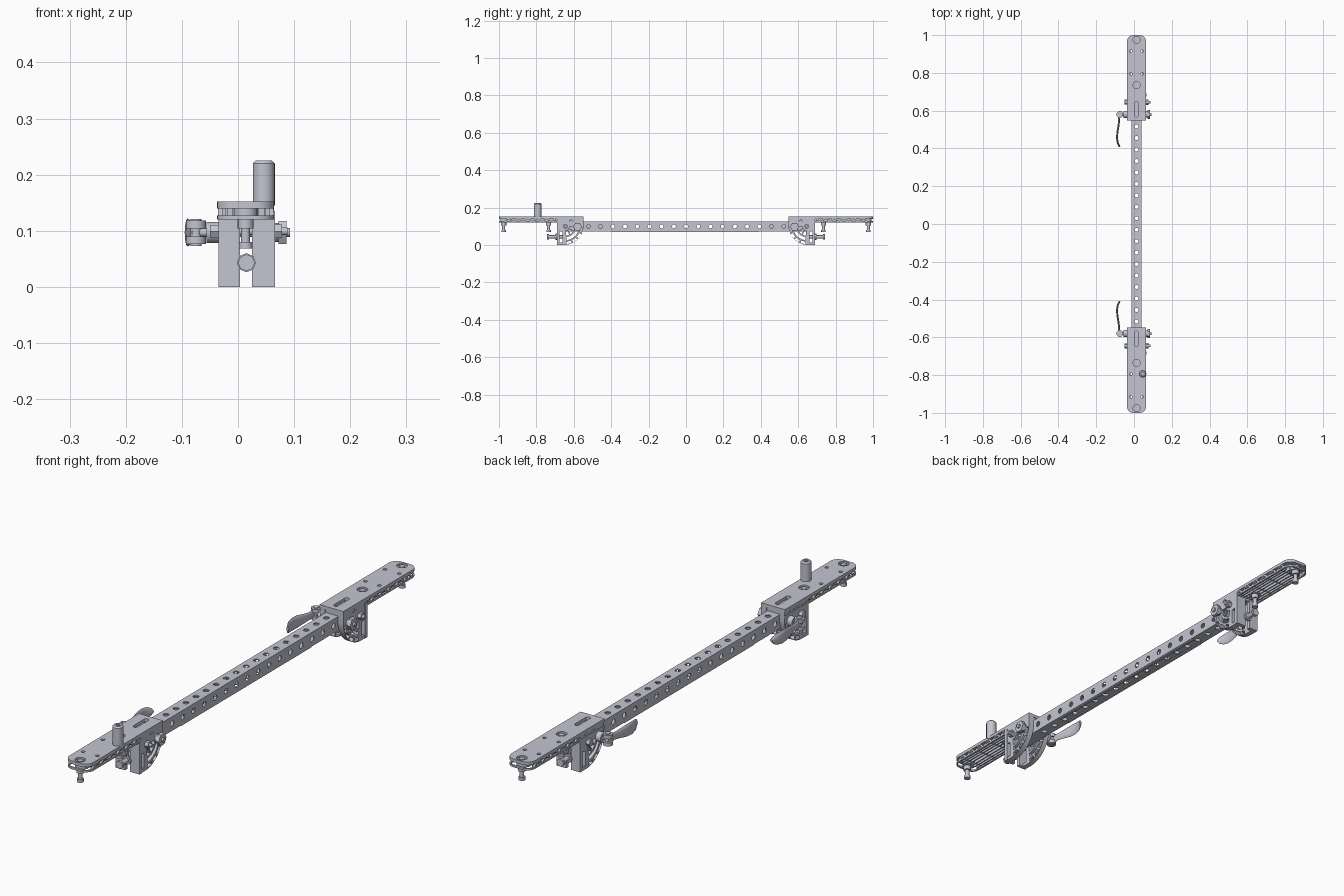
import bpy, bmesh
from math import sin, cos, pi, radians
from mathutils import Vector, Matrix

if "Cube" in bpy.data.objects:
    bpy.data.objects.remove(bpy.data.objects["Cube"])

metal = bpy.data.materials.new("pale grey metal")
metal.use_nodes = True
colour = (0.55, 0.56, 0.64, 1)
metal.diffuse_color = colour
metal.node_tree.nodes["Principled BSDF"].inputs["Base Color"].default_value = colour

CX = 0.0135          # centre line of the beam
HZ = 0.099           # height of the beam axis
PIVOT = (0.645, HZ)  # y, z of the hinge


def prism(bm, pts, axis, lo, hi):
    """Extrude an outline: axis x takes (y, z), y takes (x, z), z takes (x, y)."""
    def place(p, h):
        return {"x": (h, *p), "y": (p[0], h, p[1]), "z": (*p, h)}[axis]
    a = [bm.verts.new(place(p, lo)) for p in pts]
    b = [bm.verts.new(place(p, hi)) for p in pts]
    faces = [bm.faces.new(a), bm.faces.new(b[::-1])]
    for i in range(len(pts)):
        j = (i + 1) % len(pts)
        faces.append(bm.faces.new((a[i], b[i], b[j], a[j])))
    bmesh.ops.recalc_face_normals(bm, faces=faces)


def box(bm, x0, x1, y0, y1, z0, z1):
    prism(bm, [(x0, y0), (x1, y0), (x1, y1), (x0, y1)], "z", z0, z1)


def arc(c, r, a0, a1, n):
    return [(c[0] + r * cos(radians(a0 + (a1 - a0) * i / n)),
             c[1] + r * sin(radians(a0 + (a1 - a0) * i / n))) for i in range(n + 1)]


def disc(bm, c, r, axis, lo, hi, n=20):
    prism(bm, arc(c, r, 0, 360, n)[:-1], axis, lo, hi)


def sector(bm, c, r0, r1, a0, a1, axis, lo, hi, n=10):
    prism(bm, arc(c, r0, a0, a1, n) + arc(c, r1, a1, a0, n), axis, lo, hi)


def bar(bm, p, q, w, lo, hi):
    """Flat strut between two (y, z) points."""
    p, q = Vector(p), Vector(q)
    d = (q - p).normalized() * w / 2
    s = Vector((-d.y, d.x))
    prism(bm, [tuple(v) for v in (p + s, q + s, q - s, p - s)], "x", lo, hi)


def make(name, bm, cutters=(), mirror=False):
    """Turn a bmesh into an object, drill it, and copy it to the front end."""
    mesh = bpy.data.meshes.new(name)
    bm.to_mesh(mesh)
    mesh.materials.append(metal)
    obj = bpy.data.objects.new(name, mesh)
    bpy.context.collection.objects.link(obj)
    bpy.ops.object.select_all(action="DESELECT")
    obj.select_set(True)
    bpy.context.view_layer.objects.active = obj
    for cut in cutters:
        cm = bpy.data.meshes.new("cutter")
        cut.to_mesh(cm)
        helper = bpy.data.objects.new("cutter", cm)
        helper.hide_render = True
        bpy.context.collection.objects.link(helper)
        mod = obj.modifiers.new("drill", "BOOLEAN")
        mod.object, mod.operation, mod.solver = helper, "DIFFERENCE", "EXACT"
        bpy.ops.object.modifier_apply(modifier=mod.name)
        bpy.data.objects.remove(helper)
    bpy.ops.object.shade_smooth_by_angle(angle=radians(32))
    if mirror:
        obj.name = "back_" + name
        twin = obj.copy()
        twin.data = obj.data.copy()
        twin.name = "front_" + name
        twin.data.transform(Matrix.Scale(-1, 4, (0, 1, 0)))
        twin.data.flip_normals()
        bpy.context.collection.objects.link(twin)


# Perforated square tube
tube, bore, down, across = (bmesh.new() for _ in range(4))
w = 0.027
box(tube, CX - w, CX + w, -0.66, 0.66, HZ - w, HZ + w)
t = w - 0.004
box(bore, CX - t, CX + t, -0.7, 0.7, HZ - t, HZ + t)
for i in range(18):
    disc(down, (CX, -0.516 + 0.0607 * i), 0.0105, "z", 0, 0.2, 16)
for i in range(17):
    disc(across, (-0.522 + 0.0653 * i, HZ), 0.0105, "x", -0.1, 0.1, 16)
make("beam", tube, [bore, down, across])

# Narrow strips under the tube
strip = bmesh.new()
for x in (CX - 0.02, CX + 0.02):
    box(strip, x - 0.005, x + 0.005, -0.4, 0.39, HZ - w - 0.004, HZ - w)
make("beam_strips", strip)

# Arm top plate with rounded outer end, bolt recesses, holes and slot
X0, X1 = -0.037, 0.064
plate, holes = bmesh.new(), bmesh.new()
rc = 0.033
outline = [(X0, 0.547), (X1, 0.547)]
outline += arc((X1 - rc, 1 - rc), rc, 0, 90, 8) + arc((X0 + rc, 1 - rc), rc, 90, 180, 8)
prism(plate, outline, "z", 0.140, 0.152)
for y in (0.975, 0.735):
    disc(holes, (CX, y), 0.019, "z", 0.144, 0.2)
for y in (0.795, 0.915):
    for x in (CX - 0.03, CX + 0.03):
        disc(holes, (x, y), 0.007, "z", 0.1, 0.2, 12)
prism(holes, arc((CX, 0.64), 0.009, 0, 180, 8) + arc((CX, 0.575), 0.009, 180, 360, 8),
      "z", 0.1, 0.2)
make("arm_plate", plate, [holes], True)

# Lower frame: outer rim, lengthwise ribs, cross ribs and side lattice
frame = bmesh.new()
Z0, Z1 = 0.120, 0.141
inner = [(x + (CX - x) * 0.14, min(y, 0.992)) for x, y in outline[2:]]
rim = outline[2:]
prism(frame, rim + inner[::-1], "z", Z0, Z0 + 0.007)
for x in (X0, X1 - 0.007):
    box(frame, x, x + 0.007, 0.547, 0.967, Z0, Z0 + 0.007)
for x in (CX - 0.022, CX - 0.008, CX + 0.008, CX + 0.022):
    box(frame, x - 0.002, x + 0.002, 0.69, 0.97, Z0, Z1)
for y in (0.70, 0.78, 0.86, 0.94):
    box(frame, X0 + 0.004, X1 - 0.004, y - 0.002, y + 0.002, Z0 + 0.004, Z1)
for i in range(8):
    y = 0.57 + 0.05 * i
    for x in (X0 + 0.001, X1 - 0.009):
        bar(frame, (y, Z0 + 0.003), (y + 0.025, Z1 + 0.002), 0.007, x, x + 0.008)
        bar(frame, (y + 0.025, Z1 + 0.002), (y + 0.05, Z0 + 0.003), 0.007, x, x + 0.008)
for x in (X0 + 0.016, X1 - 0.016):
    bar(frame, (0.55, 0.131), (0.96, 0.131), 0.022, x - 0.002, x + 0.002)
for y in (0.735, 0.97):
    disc(frame, (CX, y), 0.021, "z", Z0, Z1)
box(frame, X0 + 0.01, X1 - 0.01, 0.55, 0.56, HZ + w + 0.001, Z1)
make("arm_lattice", frame, mirror=True)

# Quadrant cheeks with clamp slot and windows
profile = [(0.690, 0.0), (0.690, 0.141), (0.547, 0.141)]
profile += arc((0.655, 0.108), 0.108, 180, 270, 18)
for name, lo, hi in (("right_cheek", -0.035, -0.0145), ("left_cheek", 0.0415, 0.064)):
    cheek, windows = bmesh.new(), bmesh.new()
    prism(cheek, profile, "x", lo, hi)
    sector(windows, PIVOT, 0.057, 0.073, 178, 265, "x", -0.1, 0.1, 14)
    for a in (192, 214, 236, 258):
        sector(windows, PIVOT, 0.081, 0.094, a - 8, a + 8, "x", -0.1, 0.1, 4)
    for a in (195, 225, 255):
        sector(windows, PIVOT, 0.022, 0.049, a - 11, a + 11, "x", -0.1, 0.1, 4)
    prism(windows, [(0.66, 0.012), (0.68, 0.012), (0.68, 0.075), (0.66, 0.07)], "x", -0.1, 0.1)
    prism(windows, [(0.59, 0.122), (0.635, 0.122), (0.615, 0.136)], "x", -0.1, 0.1)
    make(name, cheek, [windows], True)

# Slotted end wall of the bracket
wall, slot = bmesh.new(), bmesh.new()
box(wall, -0.035, 0.066, 0.676, 0.691, 0, 0.135)
prism(slot, [(0.004, -0.1), (0.025, -0.1), (0.025, 0.035), (0.031, 0.045), (0.025, 0.058),
             (0.025, 0.115), (0.004, 0.115), (0.004, 0.058), (-0.001, 0.045), (0.004, 0.035)],
      "y", 0.6, 0.8)
make("end_wall", wall, [slot], True)

# Horizontal stop bolt through the end wall
stop = bmesh.new()
disc(stop, (0.015, 0.043), 0.009, "y", 0.66, 0.735)
disc(stop, (0.015, 0.043), 0.017, "y", 0.691, 0.698, 8)
disc(stop, (0.015, 0.043), 0.015, "y", 0.732, 0.742, 8)
make("stop_bolt", stop, mirror=True)

# Hanging feet with sunken bolt heads
feet = bmesh.new()
for y in (0.975, 0.735):
    disc(feet, (CX, y), 0.008, "z", 0.07, 0.145)
    disc(feet, (CX, y), 0.014, "z", 0.104, 0.121)
    disc(feet, (CX, y), 0.012, "z", 0.068, 0.080)
    disc(feet, (CX, y), 0.012, "z", 0.143, 0.150, 6)
make("feet", feet, mirror=True)

# Hinge bolt and clamp bolt with knob
bolts = bmesh.new()
disc(bolts, PIVOT, 0.007, "x", -0.047, 0.088)
disc(bolts, PIVOT, 0.014, "x", 0.064, 0.078, 6)
disc(bolts, PIVOT, 0.013, "x", -0.050, -0.035, 6)
CLAMP = (0.580, HZ - 0.002)
disc(bolts, CLAMP, 0.008, "x", -0.082, 0.093)
disc(bolts, CLAMP, 0.017, "x", 0.064, 0.072)
disc(bolts, CLAMP, 0.024, "x", 0.072, 0.086, 6)
disc(bolts, CLAMP, 0.019, "x", -0.056, -0.035)
make("hinge_bolts", bolts, mirror=True)

# Cam lever: forked drum and a curved paddle lofted along its length
lever = bmesh.new()
for lo, hi in ((0.076, 0.090), (0.104, 0.118)):
    disc(lever, (-0.075, 0.580), 0.018, "z", lo, hi)
disc(lever, (-0.075, 0.580), 0.010, "z", 0.073, 0.121)
stations = [(-0.080, 0.575, 0.018), (-0.079, 0.545, 0.015), (-0.083, 0.515, 0.019),
            (-0.088, 0.485, 0.024), (-0.090, 0.455, 0.025), (-0.086, 0.430, 0.022),
            (-0.079, 0.414, 0.014), (-0.076, 0.408, 0.005)]
rings = []
for x, y, h in stations:
    rings.append([lever.verts.new((x + 0.005 * cos(k * pi / 6), y, 0.097 + h * sin(k * pi / 6)))
                  for k in range(12)])
skin = [lever.faces.new(rings[0]), lever.faces.new(rings[-1][::-1])]
for a, b in zip(rings, rings[1:]):
    for k in range(12):
        j = (k + 1) % 12
        skin.append(lever.faces.new((a[k], b[k], b[j], a[j])))
bmesh.ops.recalc_face_normals(lever, faces=skin)
make("clamp_lever", lever, mirror=True)

# Upright post on the front arm, with a chamfered top and a cross hole
post, hole = bmesh.new(), bmesh.new()
POST = (0.046, -0.793)
disc(post, POST, 0.0195, "z", 0.145, 0.225, 24)
top = [e for e in post.edges if all(v.co.z > 0.22 for v in e.verts)]
bmesh.ops.bevel(post, geom=top, offset=0.005, segments=1, affect="EDGES")
disc(hole, POST, 0.008, "z", 0.205, 0.3, 6)
make("front_post", post, [hole])
